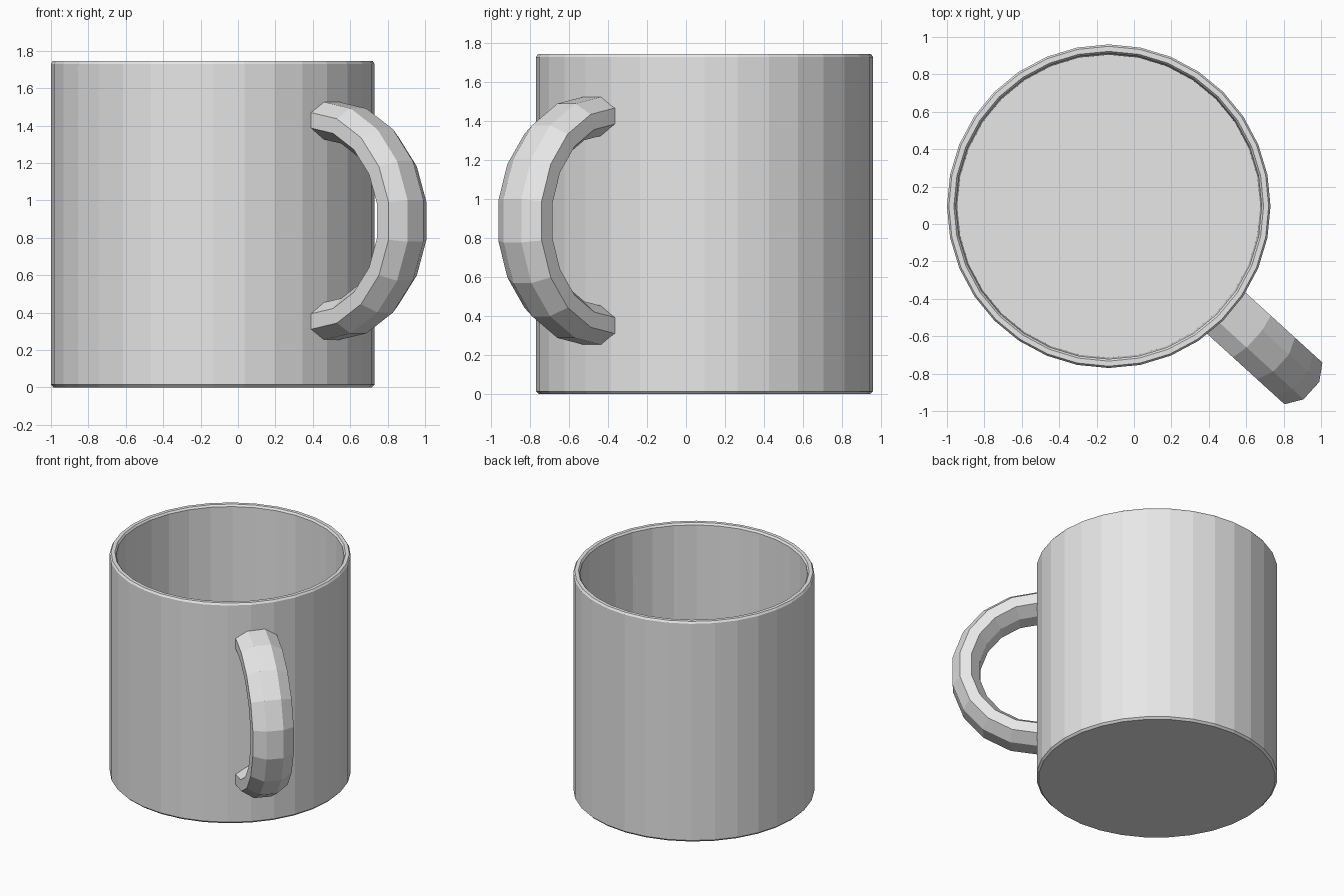
import bpy, bmesh
from math import cos, sin, pi, radians
from mathutils import Vector

cube = bpy.data.objects.get("Cube")
if cube:
    bpy.data.objects.remove(cube, do_unlink=True)

CENTRE = Vector((-0.135, 0.095, 0))

grey = bpy.data.materials.new("light grey ceramic")
grey.use_nodes = True
grey.diffuse_color = (0.8, 0.8, 0.8, 1)
grey.node_tree.nodes["Principled BSDF"].inputs["Base Color"].default_value = (0.8, 0.8, 0.8, 1)


def swept_part(name, profile, closed, pivot, axis, angle, steps):
    """Spin a profile of points about an axis and cap the open ends."""
    bm = bmesh.new()
    verts = [bm.verts.new(p) for p in profile]
    pairs = list(zip(verts, verts[1:]))
    if closed:
        pairs.append((verts[-1], verts[0]))
    edges = [bm.edges.new(p) for p in pairs]
    bmesh.ops.spin(bm, geom=verts + edges, cent=pivot, axis=axis, angle=angle, steps=steps)
    bmesh.ops.remove_doubles(bm, verts=bm.verts[:], dist=0.0005)
    bmesh.ops.holes_fill(bm, edges=[e for e in bm.edges if e.is_boundary], sides=0)
    bmesh.ops.recalc_face_normals(bm, faces=bm.faces[:])
    mesh = bpy.data.meshes.new(name)
    bm.to_mesh(mesh)
    bm.free()
    mesh.materials.append(grey)
    obj = bpy.data.objects.new(name, mesh)
    obj.location = CENTRE
    bpy.context.collection.objects.link(obj)
    return obj


# Cup: outer wall, softened rim and foot, inner wall down to the floor
wall = [(0.85, 0), (0.865, 0.015), (0.865, 1.73), (0.855, 1.745),
        (0.828, 1.745), (0.817, 1.73), (0.81, 0.06)]
swept_part("cup_body", [(r, 0, z) for r, z in wall], False,
           (0, 0, 0), (0, 0, 1), 2 * pi, 32)

# Handle: eight-sided oval section swept through a half circle
turns = [pi / 8 + i * pi / 4 for i in range(8)]
section = [(0.835, 0.163 * cos(t), 1.43 + 0.108 * sin(t)) for t in turns]
handle = swept_part("handle", section, True, (0.835, 0, 0.89), (0, 1, 0), pi, 9)
handle.rotation_euler.z = radians(-42.3)
